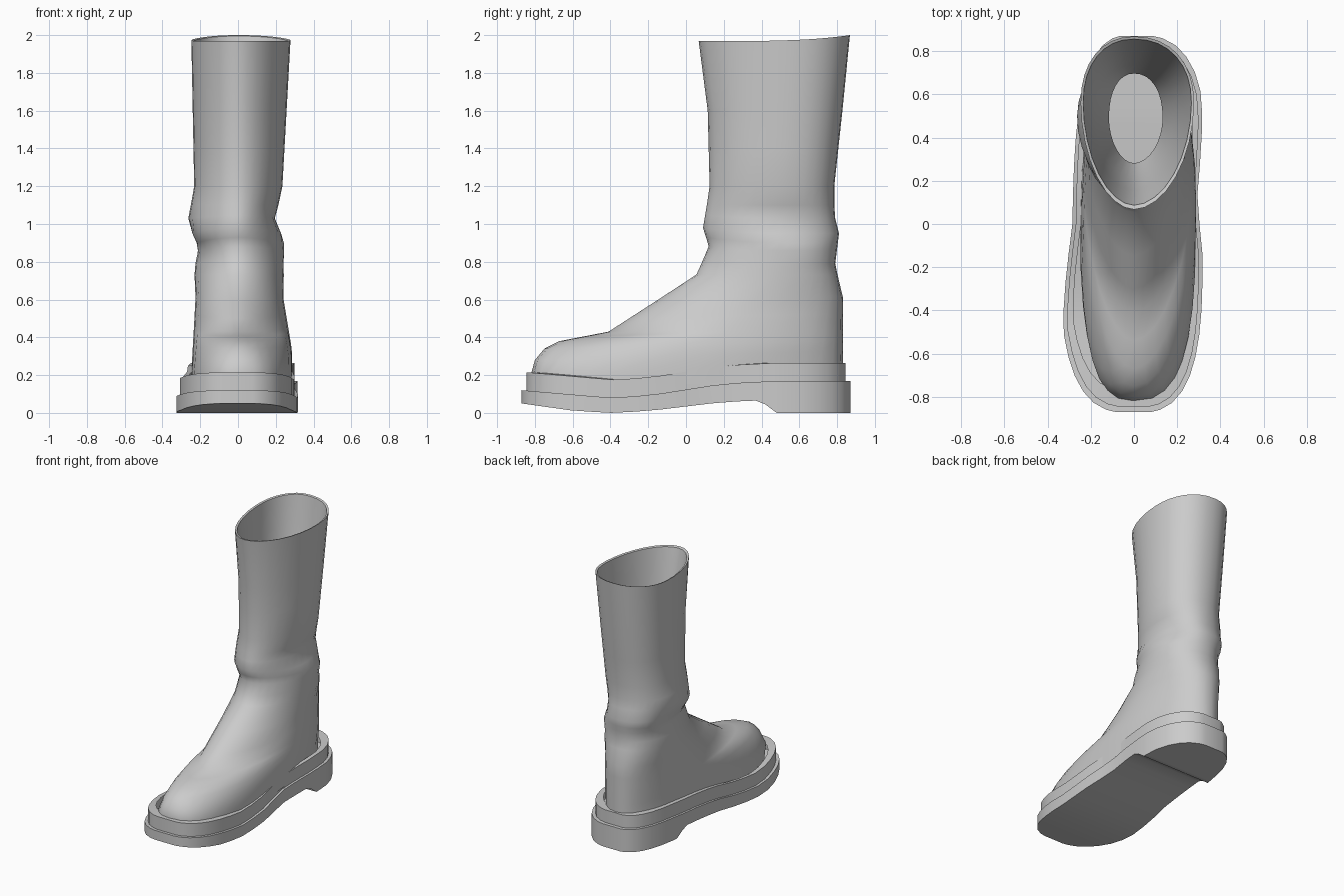
import bpy, bmesh
from math import sin, cos, pi, exp, copysign

if "Cube" in bpy.data.objects:
    bpy.data.objects.remove(bpy.data.objects["Cube"])

SIDES = 32


def at(table, k):
    """Read a value from a short list of (key, value) pairs, blending linearly."""
    for (a, va), (b, vb) in zip(table, table[1:]):
        if k <= b:
            return va + (vb - va) * max(0, (k - a) / (b - a))
    return table[-1][1]


def loft(name, rings, cap=False):
    """Skin a stack of closed rings."""
    bm = bmesh.new()
    loops = [[bm.verts.new(p) for p in ring] for ring in rings]
    for lo, hi in zip(loops, loops[1:]):
        for i in range(len(lo)):
            j = (i + 1) % len(lo)
            bm.faces.new((lo[i], lo[j], hi[j], hi[i]))
    if cap:
        bm.faces.new(loops[0])
        bm.faces.new(loops[-1])
    bmesh.ops.recalc_face_normals(bm, faces=bm.faces)
    mesh = bpy.data.meshes.new(name)
    bm.to_mesh(mesh)
    bm.free()
    obj = bpy.data.objects.new(name, mesh)
    bpy.context.collection.objects.link(obj)
    bpy.ops.object.select_all(action='DESELECT')
    obj.select_set(True)
    bpy.context.view_layer.objects.active = obj
    bpy.ops.object.shade_smooth_by_angle(angle=0.7)


# Boot upper: silhouettes by height
FRONT = [(.12, -.8), (.2, -.822), (.28, -.8), (.34, -.75), (.38, -.67),
         (.43, -.41), (.73, .055), (.86, .12), (.95, .09), (1.2, .125),
         (1.6, .115), (1.97, .067)]
BACK = [(.6, .83), (.79, .79), (.95, .81), (1.05, .785), (1.2, .785), (1.97, .868)]
LEFT = [(.12, .25), (.6, .225), (.73, .23), (.86, .213), (.97, .257),
        (1.05, .258), (1.2, .232), (1.97, .247)]
RIGHT = [(.3, .287), (.6, .24), (.85, .245), (1.03, .2), (1.2, .235), (1.97, .278)]
WIDEST = [(.2, .05), (.73, .48), (1.97, .56)]
ROUND = [(.2, 2.8), (.38, 1.9), (.42, 1.75), (.7, 1.9)]


def upper_ring(z, inset=0.0):
    """Egg-shaped ring, tilted on the foot, dipped at the rim, creased at the ankle."""
    yf, yb = at(FRONT, z) + inset * 1.6, at(BACK, z) - inset
    xl, xr, ymid = at(LEFT, z) - inset, at(RIGHT, z) - inset, at(WIDEST, z)
    crease = exp(-((z - .93) / .12) ** 2) if inset == 0 else 0
    pts = []
    for i in range(SIDES):
        c, s = cos(2 * pi * i / SIDES), sin(2 * pi * i / SIDES)
        n = at(ROUND, z) if c > 0 else 2.2
        u, v = (copysign(abs(k) ** (2 / n), k) for k in (c, s))
        y = ymid + u * (ymid - yf) * -1 if u > 0 else ymid - u * (yb - ymid)
        fold = .012 * crease * sin(6 * pi * i / SIDES + 24 * z)
        x = v * ((xr if v > 0 else xl) + fold)
        back = (y - yf) / (yb - yf)
        zz = z + back * max(0, .08 * (1 - z / .73)) + .03 * crease * max(0, c) ** 2
        if z > 1.95:
            zz += .03 * back - .015 * s * s
        pts.append((x, y, zz))
    return pts


levels = [.12, .2, .28, .34, .38, .405, .43, .5, .6, .73, .79, .86, .9, .95,
          1.03, 1.1, 1.2, 1.4, 1.6, 1.97]
# the lining runs back down inside the shaft, narrowing toward the ankle
lining = [(1.965, .012), (1.6, .025), (1.2, .05), (.88, .105)]
loft("boot_upper", [upper_ring(z) for z in levels]
     + [upper_ring(z, d) for z, d in lining])

# Sole: half widths and heights along the boot
WIDE_L = [(-.5, .35), (0, .285), (.87, .27)]
WIDE_R = [(-.7, .33), (-.1, .316), (.1, .29), (.35, .316), (.65, .36)]
BOTTOM = [(-.87, .05), (-.6, .012), (-.4, 0), (-.2, .01), (.2, .058),
          (.37, .065), (.42, .045), (.48, 0)]
TOP = [(-.87, .12), (-.4, .08), (-.2, .092), (.2, .155), (.5, .17)]
STATIONS = sorted([-.87 * cos(pi * i / 20) for i in range(21)] + [.37, .42, .48])


def plan(y):
    """Left and right edge of the sole at y."""
    k = (1 - abs(y / .874) ** 3) ** (1 / 3)
    return -at(WIDE_L, y) * k, at(WIDE_R, y) * k


sole = []
for y in STATIONS:
    xl, xr = plan(y)
    lo, hi = at(BOTTOM, y), at(TOP, y)
    sole.append([(xl, y, lo), (xr, y, lo), (xr, y, hi), (xl, y, hi)])
loft("sole_and_heel", sole, cap=True)


# Welt: a band round the foot, set in slightly from the sole
def welt_ring(scale, rise):
    left = [(plan(y)[0] * scale, y * (scale + .025), at(TOP, y) + rise) for y in STATIONS]
    right = [(plan(y)[1] * scale, y * (scale + .025), at(TOP, y) + rise) for y in STATIONS]
    return left + right[::-1]


loft("welt_band", [welt_ring(.945, -.01), welt_ring(.945, .095), welt_ring(.86, .095)])
